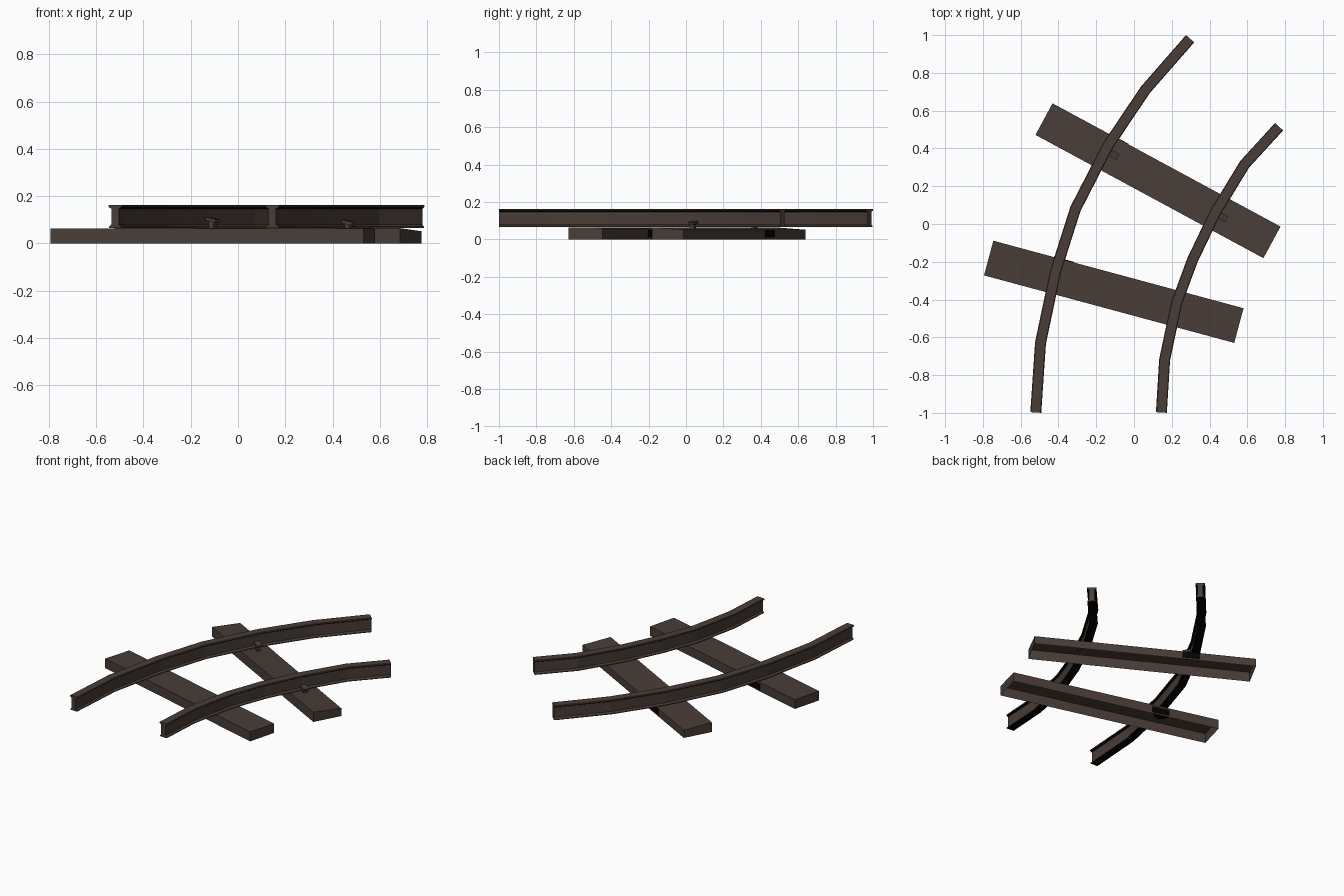
import bpy, bmesh, math
from mathutils import Vector, Matrix

cube = bpy.data.objects.get("Cube")
if cube:
    bpy.data.objects.remove(cube, do_unlink=True)


def material(name, color):
    m = bpy.data.materials.new(name)
    m.use_nodes = True
    m.diffuse_color = (*color, 1)
    m.node_tree.nodes["Principled BSDF"].inputs["Base Color"].default_value = (*color, 1)
    return m


BROWN = material("weathered brown", (0.066, 0.047, 0.038))
BLACK = material("soot black", (0.001, 0.001, 0.001))


def finish(name, bm, *mats):
    mesh = bpy.data.meshes.new(name)
    bm.to_mesh(mesh)
    bm.free()
    for m in mats:
        mesh.materials.append(m)
    bpy.context.collection.objects.link(bpy.data.objects.new(name, mesh))


def box(bm, size, matrix):
    return bmesh.ops.create_cube(bm, size=1, matrix=matrix @ Matrix.Diagonal((*size, 1)))["verts"]


# Sleepers: hollow boxes, open underneath, with a dark patch behind the right rail
def sleeper(name, center, length, angle, front_z, back_z, patch_x):
    width = 0.19
    place = Matrix.Translation((*center, 0)) @ Matrix.Rotation(math.radians(angle), 4, "Z")
    bm = bmesh.new()
    for v in box(bm, (length, width, 1), Matrix.Identity(4)):
        top = front_z if v.co.y < 0 else back_z
        v.co.z = top if v.co.z > 0 else 0
    bm.normal_update()
    bmesh.ops.delete(bm, geom=[f for f in bm.faces if f.normal.z < -0.9], context="FACES")
    bm.transform(place)
    finish(name, bm, BROWN)

    bm = bmesh.new()
    box(bm, (0.11, 0.006, 0.04), place @ Matrix.Translation((patch_x, width / 2, 0.03)))
    finish(name + "_patch", bm, BLACK)


sleeper("front_sleeper", (-0.107, -0.359), 1.372, -15.1, 0.064, 0.062, -0.3)
sleeper("back_sleeper", (0.127, 0.229), 1.372, -28.4, 0.065, 0.052, -0.284)

# Dark hole under the front sleeper
bm = bmesh.new()
bmesh.ops.create_cone(bm, cap_ends=True, segments=10, radius1=0.05, radius2=0.05,
                      depth=0.006, matrix=Matrix.Translation((-0.435, -0.255, 0.057)))
finish("sleeper_hole", bm, BLACK)

# Rails: a beam profile swept along a bent path with mitred joints, black below
HALF = [(0.026, 0.066), (0.026, 0.071), (0.016, 0.080), (0.016, 0.147),
        (0.028, 0.154), (0.029, 0.160), (0.025, 0.163)]
PROFILE = HALF + [(-x, z) for x, z in reversed(HALF)]


def rail(name, path):
    pts = [Vector(p) for p in path]
    dirs = [(b - a).normalized() for a, b in zip(pts, pts[1:])]
    bm = bmesh.new()
    rings = []
    for i, p in enumerate(pts):
        before, after = dirs[max(i - 1, 0)], dirs[min(i, len(dirs) - 1)]
        t = (before + after).normalized()
        side = Vector((t.y, -t.x)) / t.dot(before)
        rings.append([bm.verts.new((*(p + side * x), z)) for x, z in PROFILE])
    n = len(PROFILE)
    for a, b in zip(rings, rings[1:]):
        for k in range(n):
            bm.faces.new((a[k], a[(k + 1) % n], b[(k + 1) % n], b[k]))
    bm.faces.new(rings[0])
    bm.faces.new(rings[-1])
    bmesh.ops.recalc_face_normals(bm, faces=bm.faces)
    bm.normal_update()
    for f in bm.faces:
        f.material_index = int(f.normal.z < -0.5)
    finish(name, bm, BROWN, BLACK)


rail("right_rail", [(-0.52, -0.998), (-0.495, -0.63), (-0.415, -0.25), (-0.31, 0.08),
                    (-0.135, 0.42), (0.06, 0.71), (0.297, 0.981)])
rail("left_rail", [(0.145, -0.998), (0.162, -0.72), (0.225, -0.42), (0.31, -0.19),
                   (0.43, 0.06), (0.585, 0.315), (0.768, 0.515)])


# Spikes: a stem with a wider, tilted head beside each rail
def spike(name, x, y, head_z):
    turn = Matrix.Translation((x, y, 0)) @ Matrix.Rotation(math.radians(-28.4), 4, "Z")
    bm = bmesh.new()
    box(bm, (0.024, 0.024, head_z - 0.05), turn @ Matrix.Translation((0, 0, head_z / 2 + 0.025)))
    box(bm, (0.05, 0.036, 0.014),
        turn @ Matrix.Translation((0, 0, head_z)) @ Matrix.Rotation(0.2, 4, "Y"))
    finish(name, bm, BROWN)


spike("right_rail_spike", -0.108, 0.367, 0.1)
spike("left_rail_spike", 0.468, 0.037, 0.088)
